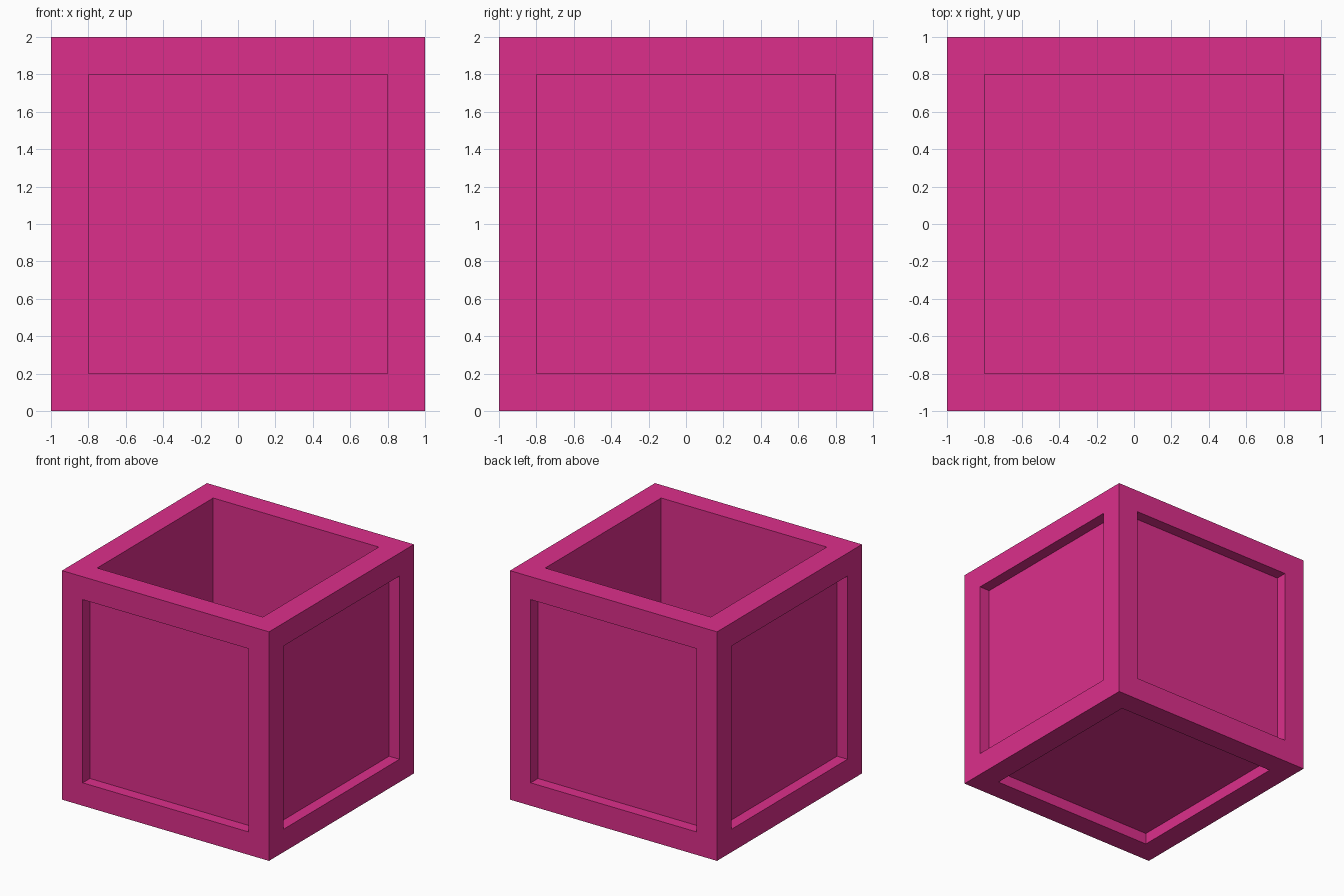
import bpy, bmesh
from mathutils import Vector

if "Cube" in bpy.data.objects:
    bpy.data.objects.remove(bpy.data.objects["Cube"])

SIZE = 2.0      # outer edge length
FRAME = 0.2     # width of the frame bars
RECESS = 0.1    # depth of the sunken panels

bm = bmesh.new()
bmesh.ops.create_cube(bm, size=SIZE)
bmesh.ops.translate(bm, verts=bm.verts, vec=(0, 0, SIZE / 2))


def sink(face, depth):
    """Inset a face by the frame width and push it straight inward."""
    normal = face.normal.copy()
    bmesh.ops.inset_individual(bm, faces=[face], thickness=FRAME, use_even_offset=True)
    inner = bmesh.ops.extrude_discrete_faces(bm, faces=[face])["faces"][0]
    bmesh.ops.translate(bm, verts=inner.verts, vec=-normal * depth)


# Sunken panels on the sides and underside, deep cavity from the open top
bm.normal_update()
for f in list(bm.faces):
    is_top = f.normal.dot(Vector((0, 0, 1))) > 0.9
    sink(f, SIZE - FRAME if is_top else RECESS)

bmesh.ops.recalc_face_normals(bm, faces=bm.faces)
mesh = bpy.data.meshes.new("open_crate")
bm.to_mesh(mesh)
bm.free()

# Pink paint
paint = bpy.data.materials.new("pink_paint")
paint.diffuse_color = (0.716, 0.028, 0.258, 1)
paint.use_nodes = True
paint.node_tree.nodes["Principled BSDF"].inputs["Base Color"].default_value = paint.diffuse_color
mesh.materials.append(paint)

crate = bpy.data.objects.new("open_crate", mesh)
bpy.context.collection.objects.link(crate)
